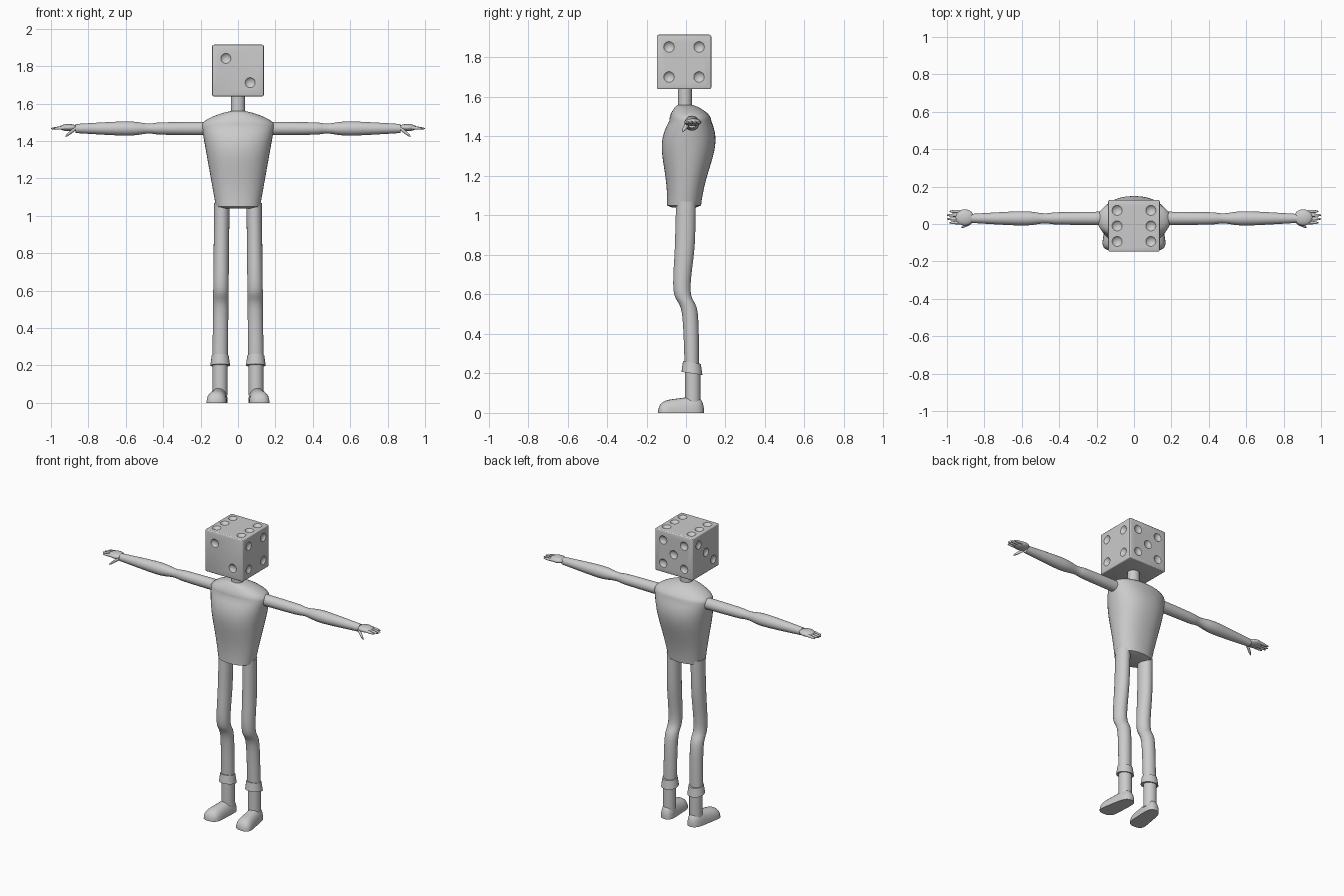
import bpy, bmesh
from math import sin, cos, pi, radians, copysign
from mathutils import Vector

old = bpy.data.objects.get("Cube")
if old:
    bpy.data.objects.remove(old, do_unlink=True)

grey = bpy.data.materials.new("plain_grey")
grey.use_nodes = True
grey.diffuse_color = (.6, .6, .6, 1)
grey.node_tree.nodes["Principled BSDF"].inputs["Base Color"].default_value = grey.diffuse_color


def finish(name, bm, sharp_angle):
    """Turn a bmesh into a smooth-shaded object with sharp edges kept."""
    bmesh.ops.recalc_face_normals(bm, faces=bm.faces)
    mesh = bpy.data.meshes.new(name)
    bm.to_mesh(mesh)
    bm.free()
    mesh.materials.append(grey)
    mesh.shade_smooth()
    mesh.set_sharp_from_angle(angle=radians(sharp_angle))
    obj = bpy.data.objects.new(name, mesh)
    bpy.context.collection.objects.link(obj)
    return obj


def spline(rows, steps=6):
    """Pass a smooth curve through a few key rows."""
    keys = [Vector(row) for row in rows]
    keys = [keys[0]] + keys + [keys[-1]]
    result = []
    for a, b, c, d in zip(keys, keys[1:], keys[2:], keys[3:]):
        for i in range(steps):
            t = i / steps
            bend = (c - a) * t + (2 * a - 5 * b + 4 * c - d) * t**2 + (3 * b - a - 3 * c + d) * t**3
            result.append(b + bend / 2)
    return result + [keys[-1]]


def loft(name, axis, rings, side=1, sides=24, power=2, floor=False):
    """Skin oval rings: position, two centre coordinates, two radii."""
    bm = bmesh.new()
    loops = []
    for pos, ca, cb, ra, rb in rings:
        loop = []
        for i in range(sides):
            c, s = cos(2 * pi * i / sides), sin(2 * pi * i / sides)
            a = ca + ra * copysign(abs(c) ** (2 / power), c)
            b = cb + rb * copysign(abs(s) ** (2 / power), s)
            if floor:
                b = max(b, 0)
            x, y, z = {"x": (pos, a, b), "y": (a, pos, b), "z": (a, b, pos)}[axis]
            loop.append(bm.verts.new((x * side, y, z)))
        loops.append(loop)
    for low, high in zip(loops, loops[1:]):
        for i in range(sides):
            bm.faces.new((low[i - 1], low[i], high[i], high[i - 1]))
    bm.faces.new(loops[0])
    bm.faces.new(loops[-1])
    return finish(name, bm, 50)


def digit(name, start, end, radius, side):
    """Tapered finger with a rounded tip."""
    start, end = Vector(start), Vector(end)
    rings = []
    for i in range(9):
        t = i / 8
        r = radius * (1 - .7 * t**4)
        rings.append((*start.lerp(end, t), r, r))
    loft(name, "x", rings, side, sides=10)


# Head: softened cube
half = .138
centre = Vector((0, -.01, 1.777))
bm = bmesh.new()
bmesh.ops.create_cube(bm, size=2 * half)
bmesh.ops.bevel(bm, geom=bm.edges[:], offset=.009, segments=3, profile=.5, affect="EDGES")
bmesh.ops.translate(bm, vec=centre, verts=bm.verts)
head = finish("head", bm, 20)

# Dished pips: two, four, five, three and six
out, p = half + .022, .076
corners = [(a, b) for a in (-p, p) for b in (-p, p)]
pips = [(a, -out, -a) for a in (-.065, .065)]
pips += [(out, a, b) for a, b in corners]
pips += [(a, out, b) for a, b in corners + [(0, 0)]]
pips += [(-out, a, a) for a in (-p, 0, p)]
pips += [(a, b, out) for a in (-.09, .09) for b in (-.083, 0, .083)]
bm = bmesh.new()
for pip in pips:
    ball = bmesh.ops.create_uvsphere(bm, u_segments=24, v_segments=16, radius=.035)
    bmesh.ops.translate(bm, vec=centre + Vector(pip), verts=ball["verts"])
cutter = finish("pip_cutter", bm, 20)
cutter.hide_render = True

cut = head.modifiers.new("pips", "BOOLEAN")
cut.operation = "DIFFERENCE"
cut.solver = "EXACT"
cut.object = cutter
graph = bpy.context.evaluated_depsgraph_get()
carved = bpy.data.meshes.new_from_object(head.evaluated_get(graph))
head.modifiers.clear()
head.data = carved
carved.set_sharp_from_angle(angle=radians(20))
bpy.data.objects.remove(cutter, do_unlink=True)

# Neck and tapered torso with a full chest and rounded shoulders
loft("neck", "z", [(z, 0, -.005, .038, .036) for z in (1.54, 1.65)])
torso = [(1.04, 0, -.01, .08, .06)]
for i in range(17):
    t = i / 16
    torso.append((1.05 + .43 * t, 0, .032 * t - .01, .118 + .077 * t,
                  .086 + .02 * t + .035 * sin(pi * t * t)))
for i in range(1, 9):
    u = i / 8
    swell = max(cos(pi / 2 * u), 0) ** .8
    torso.append((1.48 + .08 * u, 0, .027 * swell - .005, .04 + .155 * swell, .038 + .068 * swell))
loft("torso", "z", torso, sides=40, power=2.25)

for label, side in (("left", 1), ("right", -1)):
    # Arm with a narrow elbow, and a flattened palm
    arm = spline([(.15, .036), (.4, .033), (.48, .027), (.6, .038), (.87, .024)])
    loft(label + "_arm", "x", [(x, .03, 1.467, r, r) for x, r in arm], side)
    palm = []
    for i in range(1, 12):
        angle = pi * i / 12
        palm.append((.905 - .05 * cos(angle), .035, 1.472, .043 * sin(angle), .019 * sin(angle)))
    loft(label + "_palm", "x", palm, side)

    # Four fingers and a lowered thumb
    for i in range(4):
        y = .007 + .02 * i
        tip = 1 - .007 * abs(i - 1.5)**2
        digit(f"{label}_finger_{i + 1}", (.92, y, 1.471), (tip + .002, y, 1.467), .009, side)
    digit(label + "_thumb", (.87, .01, 1.465), (.923, -.018, 1.425), .011, side)

    # Leg with a forward knee
    leg = spline([(.2, .03, .036), (.5, .02, .04), (.62, -.02, .043), (.85, -.006, .05), (1.07, 0, .05)])
    loft(label + "_leg", "z", [(z, .098 - .011 * z, y, .041, r) for z, y, r in leg], side)

    # Boot shaft, tilted flared cuff and flat-soled foot
    loft(label + "_boot_shaft", "z", [(z, .096, .034, .04, .04) for z in (.04, .22)], side)
    cuff_profile = [(.2, .035), (.2, .053), (.255, .045), (.255, .035)]
    cuff = loft(label + "_boot_cuff", "z", [(z, .095, .03, r, r) for z, r in cuff_profile], side)
    for v in cuff.data.vertices:
        v.co.z -= (v.co.y - .03) * .15
    foot = []
    for i in range(1, 20):
        t = (1 - cos(pi * i / 20)) / 2
        taper = (1 - abs(2 * t - 1) ** 6) ** .5
        foot.append((.092 - .234 * t, .094 + .026 * t, 0,
                     (.042 + .016 * t) * taper, (.09 - .03 * t) * taper))
    loft(label + "_foot", "y", foot, side, power=2.3, floor=True)
